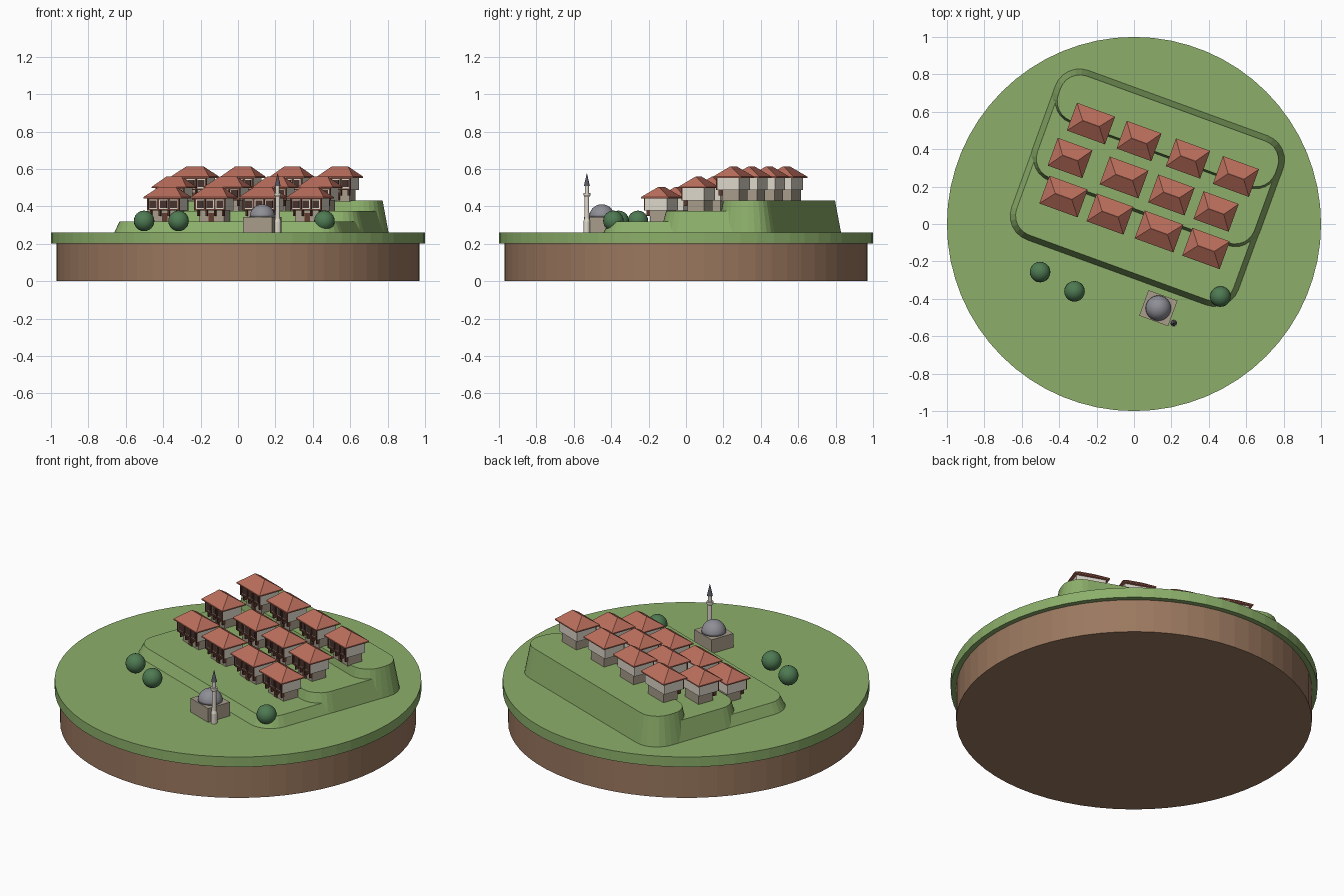
import bpy, bmesh, math
from mathutils import Matrix, Vector

cube = bpy.data.objects.get("Cube")
if cube:
    bpy.data.objects.remove(cube)


def material(name, *rgb):
    lin = [((c / 255 + 0.055) / 1.055) ** 2.4 for c in rgb] + [1]
    m = bpy.data.materials.new(name)
    m.use_nodes = True
    m.diffuse_color = lin
    m.node_tree.nodes["Principled BSDF"].inputs["Base Color"].default_value = lin
    return m


GRASS = material("grass", 140, 175, 106)
EARTH = material("earth", 155, 120, 95)
ROOF = material("roof_tile", 186, 110, 92)
PLASTER = material("plaster", 222, 215, 202)
STONE = material("stone", 168, 157, 140)
TIMBER = material("timber", 98, 60, 48)
WINDOW = material("window_dark", 72, 50, 46)
LEAD = material("lead_grey", 142, 142, 150)
SPIRE = material("spire_grey", 88, 88, 98)
LEAF = material("leaf", 78, 122, 82)

TILT = Matrix.Rotation(math.radians(-20), 4, "Z")   # the village is turned on its base
GROUND = 0.26


def finish(name, bm, mat, frame=None, smooth=False):
    bmesh.ops.recalc_face_normals(bm, faces=bm.faces)
    me = bpy.data.meshes.new(name)
    bm.to_mesh(me)
    bm.free()
    for m in mat if isinstance(mat, list) else [mat]:
        me.materials.append(m)
    ob = bpy.data.objects.new(name, me)
    bpy.context.collection.objects.link(ob)
    if frame:
        ob.matrix_world = frame
    if smooth:
        me.shade_smooth()
    return ob


def add_box(bm, x, y, z0, sx, sy, sz):
    mat = Matrix.Translation((x, y, z0 + sz / 2)) @ Matrix.Diagonal((sx, sy, sz, 1))
    bmesh.ops.create_cube(bm, size=1, matrix=mat)


def boxes(name, mat, frame, *specs):
    bm = bmesh.new()
    for s in specs:
        add_box(bm, *s)
    return finish(name, bm, mat, frame)


def loft(name, mat, rings, frame=None, smooth=False):
    """Skin a stack of equal point rings and cap both ends."""
    bm = bmesh.new()
    rows = [[bm.verts.new(p) for p in ring] for ring in rings]
    n = len(rows[0])
    for a, b in zip(rows, rows[1:]):
        for i in range(n):
            bm.faces.new((a[i], a[(i + 1) % n], b[(i + 1) % n], b[i]))
    bm.faces.new(rows[0][::-1])
    bm.faces.new(rows[-1])
    return finish(name, bm, mat, frame, smooth)


def turned(name, mat, profile, sides, frame=None, smooth=False):
    rings = [[(r * math.cos(math.tau * i / sides), r * math.sin(math.tau * i / sides), z)
              for i in range(sides)] for r, z in profile]
    return loft(name, mat, rings, frame, smooth)


def rounded_rect(u, v0, v1, radius, z, steps=6):
    ring = []
    corners = [(u, v1), (-u, v1), (-u, v0), (u, v0)]
    for q, (x, y) in enumerate(corners):
        cx = x - math.copysign(radius, x)
        cy = y + (radius if y == v0 else -radius)
        for k in range(steps + 1):
            a = math.pi / 2 * (q + k / steps)
            ring.append((cx + radius * math.cos(a), cy + radius * math.sin(a), z))
    return ring


# Round base
turned("earth_base", EARTH, [(0.97, 0), (0.97, 0.2)], 64)
turned("grass_disc", GRASS, [(1, 0.2), (1, GROUND)], 64)

# Three stepped terraces
FRONTS = [-0.28, 0.045, 0.37]
LEVELS = [0.32, 0.375, 0.43]
for n, (front, top) in enumerate(zip(FRONTS, LEVELS), 1):
    slope = 0.033
    loft(f"terrace_{n}", GRASS,
         [rounded_rect(0.65, front, 0.69, 0.14, GROUND - 0.01),
          rounded_rect(0.65 - slope, front + slope, 0.69 - slope, 0.11, top)], TILT)


def house(name, x, y, z, width):
    frame = Matrix.Translation((x, y, z)) @ TILT
    w, d = width - 0.035, 0.125            # upper storey footprint
    low, up = 0.057, 0.068                 # storey heights
    front = -d / 2
    boxes(name + "_lower_walls", STONE, frame,
          (0, 0.008, -0.005, w - 0.035, d - 0.03, low + 0.005))
    boxes(name + "_upper_walls", PLASTER, frame, (0, 0, low, w, d, up))
    # Timber frame on the front, with struts under the overhang
    posts = [(i / 3 - 0.5) * (w - 0.008) for i in range(4)]
    timber = [(px, front - 0.002, low, 0.009, 0.007, up) for px in posts]
    timber += [(0, front - 0.002, low + dz, w, 0.006, 0.009) for dz in (0, up - 0.009)]
    timber += [(px * 0.85, front + 0.014, low - 0.03, 0.008, 0.02, 0.03) for px in posts]
    timber.append((0, front + 0.021, 0, 0.03, 0.006, 0.045))
    boxes(name + "_timber_frame", TIMBER, frame, *timber)
    bay = (w - 0.008) / 3
    boxes(name + "_windows", WINDOW, frame,
          *[((i - 1) * bay, front - 0.001, low + 0.015, bay - 0.02, 0.004, up - 0.028)
            for i in range(3)])
    # Hipped roof with a thin eave
    e = low + up
    ridge, half, depth = width * 0.22, width / 2, 0.079
    rings = [[(sx * a, sy * b, h) for sx, sy in ((-1, -1), (1, -1), (1, 1), (-1, 1))]
             for a, b, h in ((half, depth, e - 0.003), (half, depth, e + 0.004),
                             (ridge, 0.001, e + 0.059))]
    loft(name + "_roof", ROOF, rings, frame)


# Houses in three rows: position and roof width
ROWS = [
    [(-0.377, 0.147, 0.218), (-0.128, 0.053, 0.21), (0.134, -0.04, 0.22), (0.385, -0.131, 0.213)],
    [(-0.342, 0.353, 0.197), (-0.053, 0.249, 0.22), (0.2, 0.155, 0.207), (0.439, 0.067, 0.2)],
    [(-0.23, 0.537, 0.217), (0.027, 0.444, 0.198), (0.289, 0.35, 0.195), (0.545, 0.254, 0.205)],
]
for r, (row, level) in enumerate(zip(ROWS, LEVELS), 1):
    for c, (x, y, w) in enumerate(row, 1):
        house(f"house_{r}_{c}", x, y, level, w)

# Domed hall with its tower
hall = Matrix.Translation((0.13, -0.45, GROUND)) @ TILT
boxes("hall_walls", STONE, hall, (0, 0, 0, 0.165, 0.145, 0.083))
arc = [(0.068 * math.cos(a), 0.083 + 0.068 * math.sin(a))
       for a in (math.radians(t) for t in range(0, 89, 11))]
turned("hall_dome", LEAD, arc + [(0.001, 0.151)], 24, hall, True)
tower = Matrix.Translation((0.212, -0.53, GROUND))
turned("tower_shaft", PLASTER,
       [(0.018, 0), (0.018, 0.06), (0.013, 0.075), (0.012, 0.19), (0.019, 0.2),
        (0.019, 0.212), (0.011, 0.212), (0.011, 0.25)], 12, tower)
turned("tower_spire", SPIRE, [(0.016, 0.248), (0.001, 0.315)], 12, tower)

# Round bushes
for n, (x, y) in enumerate([(-0.502, -0.257), (-0.318, -0.36), (0.462, -0.388)], 1):
    bm = bmesh.new()
    bmesh.ops.create_uvsphere(bm, u_segments=20, v_segments=12, radius=0.055)
    finish(f"bush_{n}", bm, LEAF, Matrix.Translation((x, y, 0.322)), True)
